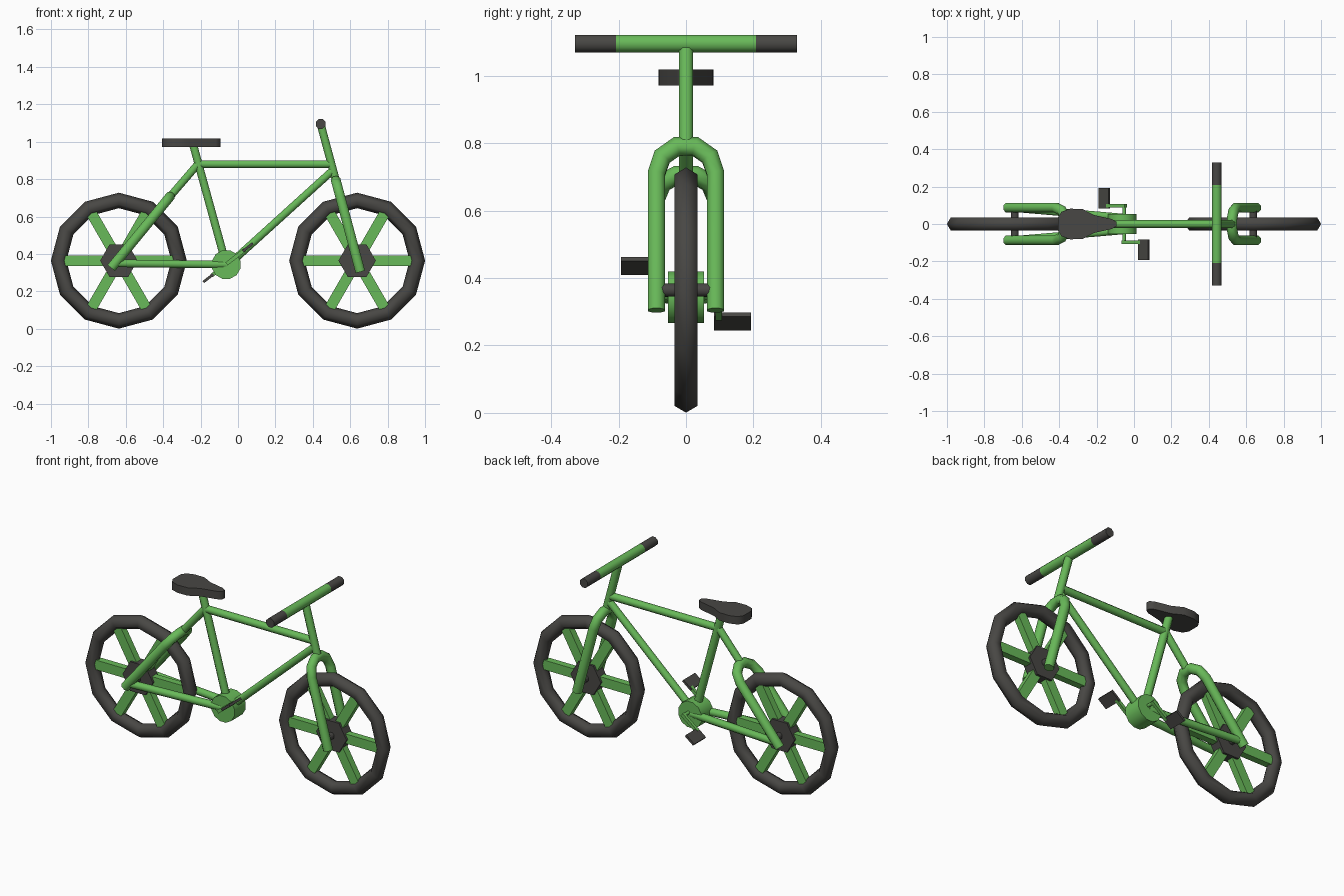
import bpy, bmesh, math
from mathutils import Vector, Matrix

if "Cube" in bpy.data.objects:
    bpy.data.objects.remove(bpy.data.objects["Cube"])


def material(name, rgb):
    m = bpy.data.materials.new(name)
    m.diffuse_color = (*rgb, 1)
    m.use_nodes = True
    m.node_tree.nodes["Principled BSDF"].inputs["Base Color"].default_value = m.diffuse_color
    return m


GREEN = material("frame green", (0.14, 0.49, 0.10))
DARK = material("rubber grey", (0.065, 0.063, 0.058))


def finish(name, bm, mat, smooth=True):
    bmesh.ops.recalc_face_normals(bm, faces=bm.faces)
    me = bpy.data.meshes.new(name)
    bm.to_mesh(me)
    bm.free()
    me.materials.append(mat)
    ob = bpy.data.objects.new(name, me)
    bpy.context.collection.objects.link(ob)
    if smooth:
        bpy.ops.object.select_all(action='DESELECT')
        ob.select_set(True)
        bpy.context.view_layer.objects.active = ob
        bpy.ops.object.shade_smooth_by_angle(angle=math.radians(65))
    return ob


def tube(name, pts, r, mat, n=8, phase=0.5, normal=None, closed=False, smooth=True):
    """Sweep an n-sided section along a planar path, with mitred corners."""
    pts = [Vector(p) for p in pts]
    bm, rings, k = bmesh.new(), [], len(pts)
    if normal is None:
        d = (pts[1] - pts[0]).normalized()
        ref = Vector((0, 1, 0)) if abs(d.y) < 0.9 else Vector((0, 0, 1))
        normal = (ref - d * ref.dot(d)).normalized()
    for i, p in enumerate(pts):
        a = (p - pts[i - 1]).normalized() if i or closed else None
        b = (pts[(i + 1) % k] - p).normalized() if i < k - 1 or closed else None
        a, b = a or b, b or a
        t = (a + b).normalized()
        side = t.cross(normal) / t.dot(a)
        rings.append([bm.verts.new(p + r * (math.cos(w) * side + math.sin(w) * normal))
                      for w in (2 * math.pi * (j + phase) / n for j in range(n))])
    for i in range(k if closed else k - 1):
        q, s = rings[i], rings[(i + 1) % k]
        for j in range(n):
            bm.faces.new((q[j], q[(j + 1) % n], s[(j + 1) % n], s[j]))
    if not closed:
        bm.faces.new(rings[0])
        bm.faces.new(rings[-1])
    return finish(name, bm, mat, smooth)


def box(name, center, size, mat, angle=0):
    """Box turned about the y axis."""
    bm = bmesh.new()
    bmesh.ops.create_cube(bm, size=1, matrix=Matrix.Translation(center)
                          @ Matrix.Rotation(-angle, 4, 'Y') @ Matrix.Diagonal((*size, 1)))
    return finish(name, bm, mat, False)


def fork(name, foot, crown):
    """U-shaped fork: two legs joined by a five-segment arch."""
    foot, crown = Vector(foot), Vector(crown)
    up, y, R = (crown - foot).normalized(), Vector((0, 1, 0)), 0.0875
    c = crown - up * R * 0.95
    arch = [c + R * (math.cos(w) * y + math.sin(w) * up)
            for w in (math.pi * i / 5 for i in range(6))]
    tube(name, [foot + R * y] + arch + [foot - R * y], 0.028, GREEN,
         normal=up.cross(y).normalized())


# Wheels: tyre, spokes, hub, axle
for label, x in (("rear", -0.637), ("front", 0.637)):
    c = Vector((x, 0, 0.364))
    circle = [c + 0.322 * Vector((math.cos(w), 0, math.sin(w)))
              for w in (math.pi * i / 6 for i in range(12))]
    tube(label + "_tyre", circle, 0.04, DARK, n=6, phase=0,
         normal=Vector((0, 1, 0)), closed=True)
    for i in range(3):
        box(f"{label}_spoke_{i}", c, (0.62, 0.04, 0.057), GREEN, math.pi * i / 3)
    tube(label + "_hub", [c - Vector((0, 0.033, 0)), c + Vector((0, 0.033, 0))],
         0.1, DARK, n=6, phase=0, smooth=False)
    tube(label + "_axle", [c - Vector((0, 0.085, 0)), c + Vector((0, 0.085, 0))],
         0.021, DARK)

# Forks
fork("front_fork", (0.654, 0, 0.304), (0.524, 0, 0.79))
fork("rear_fork", (-0.678, 0, 0.325), (-0.365, 0, 0.705))

# Frame tubes
BB = Vector((-0.063, 0, 0.343))
tube("head_tube", [(0.524, 0, 0.79), (0.443, 0, 1.09)], 0.023, GREEN)
tube("seat_tube", [BB, (-0.24, 0, 0.985)], 0.023, GREEN)
tube("top_tube", [(-0.21, 0, 0.88), (0.5, 0, 0.88)], 0.022, GREEN)
tube("down_tube", [(-0.045, 0, 0.347), (0.508, 0, 0.848)], 0.022, GREEN)
tube("seat_stay", [(-0.21, 0, 0.885), (-0.365, 0, 0.705)], 0.022, GREEN)
for s, label in ((-1, "right"), (1, "left")):
    tube(label + "_chain_stay", [(BB.x, 0.035 * s, 0.343), (-0.672, 0.0875 * s, 0.35)],
         0.022, GREEN)

# Handlebar and grips
bar = lambda y: (0.442, y, 1.095)
tube("handlebar", [bar(-0.208), bar(0.208)], 0.028, GREEN)
for s, label in ((-1, "right"), (1, "left")):
    tube(label + "_grip", [bar(0.208 * s), bar(0.329 * s)], 0.028, DARK)

# Bottom bracket drum, cranks and pedals
tube("crank_drum", [BB - Vector((0, 0.053, 0)), BB + Vector((0, 0.053, 0))],
     0.079, GREEN, n=12)
axis, tilt = Vector((-0.053, 0, 0.353)), math.radians(38)
along = Vector((math.cos(tilt), 0, math.sin(tilt)))
for s, label in ((-1, "right"), (1, "left")):
    y = Vector((0, s, 0))
    tube(label + "_spindle", [axis + y * 0.03, axis + y * 0.105], 0.01, GREEN)
    box(label + "_crank", axis + y * 0.097 - along * s * 0.052,
        (0.125, 0.018, 0.02), GREEN, tilt)
    box(label + "_pedal", axis + y * 0.138 - along * s * 0.134,
        (0.068, 0.11, 0.014), DARK, tilt)

# Seat: mirrored outline, extruded upward
half = [(-0.405, 0.038), (-0.387, 0.066), (-0.34, 0.082), (-0.275, 0.08),
        (-0.215, 0.048), (-0.12, 0.027), (-0.094, 0.012)]
bm = bmesh.new()
outline = half + [(x, -y) for x, y in reversed(half)]
face = bm.faces.new([bm.verts.new((x, y, 0.971)) for x, y in outline])
top = bmesh.ops.extrude_face_region(bm, geom=[face])["geom"]
bmesh.ops.translate(bm, vec=(0, 0, 0.047),
                    verts=[v for v in top if isinstance(v, bmesh.types.BMVert)])
finish("seat", bm, DARK)
